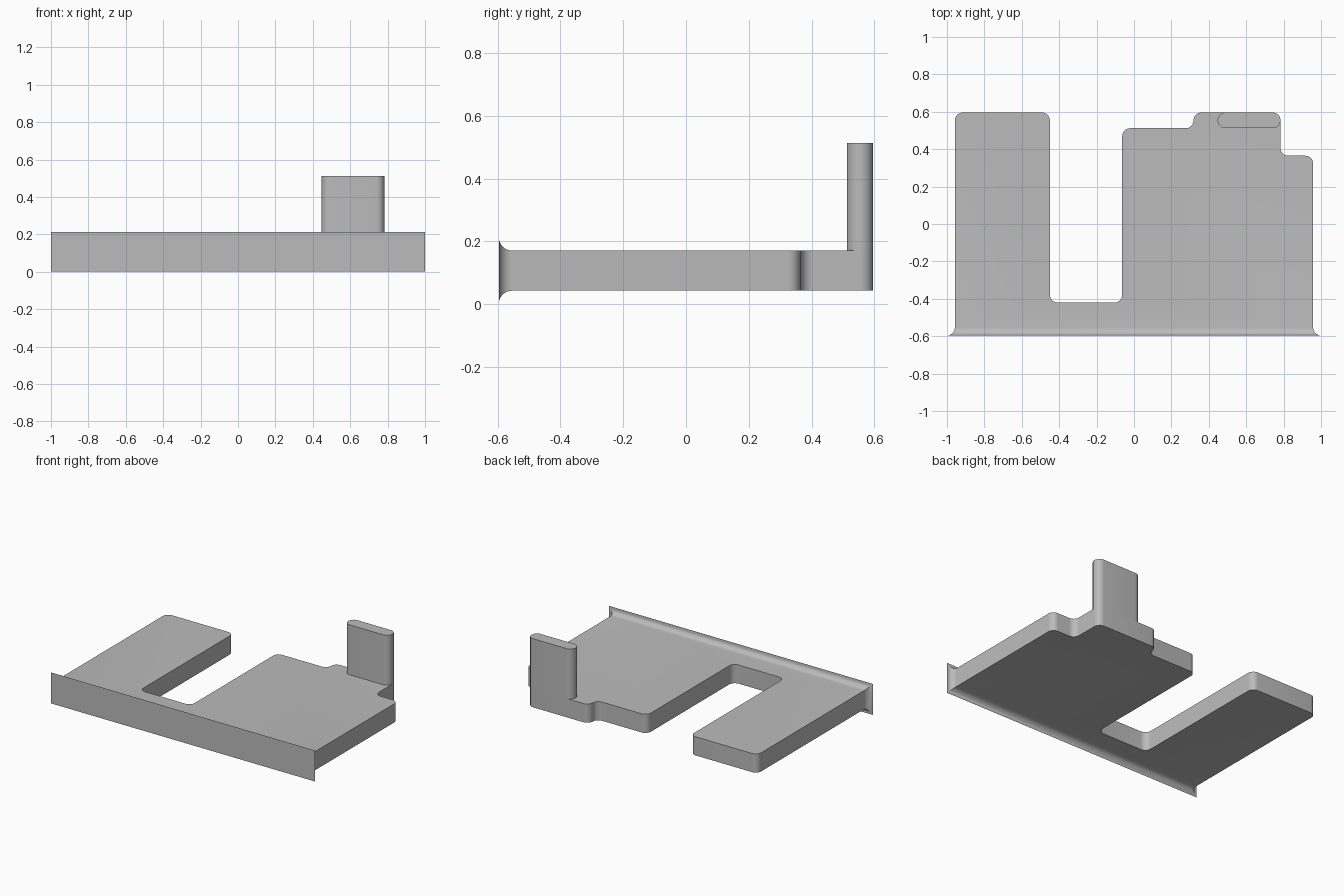
import bpy, bmesh, math
from mathutils import Vector

cube = bpy.data.objects.get("Cube")
if cube:
    bpy.data.objects.remove(cube, do_unlink=True)

R = 0.042                     # shared corner and fillet radius
LOW, HIGH, TOP = 0.043, 0.171, 0.513
FRONT, BACK = -0.596, 0.596
SIDE = 1 - R

grey = bpy.data.materials.new("plain grey")
grey.use_nodes = True
colour = (0.5, 0.5, 0.5, 1)
grey.diffuse_color = colour
grey.node_tree.nodes["Principled BSDF"].inputs["Base Color"].default_value = colour


def rounded(corners, steps=8):
    """Replace each (x, y, radius) corner of an outline with an arc."""
    pts = []
    for i, (x, y, r) in enumerate(corners):
        p = Vector((x, y))
        if r == 0:
            pts.append(p)
            continue
        a = (Vector(corners[i - 1][:2]) - p).normalized()
        b = (Vector(corners[(i + 1) % len(corners)][:2]) - p).normalized()
        centre = p + r * (a + b)
        for k in range(steps + 1):
            t = math.pi / 2 * k / steps
            pts.append(centre - r * (b * math.cos(t) + a * math.sin(t)))
    return pts


def prism(outline, z0, z1, bottom=True):
    """Extrude a flat outline upwards."""
    bm = bmesh.new()
    lower = [bm.verts.new((p.x, p.y, z0)) for p in outline]
    upper = [bm.verts.new((p.x, p.y, z1)) for p in outline]
    n = len(outline)
    for i in range(n):
        j = (i + 1) % n
        bm.faces.new((lower[i], lower[j], upper[j], upper[i]))
    bm.faces.new(upper)
    if bottom:
        bm.faces.new(lower[::-1])
    bm.normal_update()
    return bm


def finish(bm, name):
    mesh = bpy.data.meshes.new(name)
    bmesh.ops.remove_doubles(bm, verts=bm.verts, dist=0.0002)
    bm.to_mesh(mesh)
    bm.free()
    mesh.materials.append(grey)
    obj = bpy.data.objects.new(name, mesh)
    bpy.context.collection.objects.link(obj)
    bpy.ops.object.select_all(action='DESELECT')
    obj.select_set(True)
    bpy.context.view_layer.objects.active = obj
    bpy.ops.object.shade_smooth_by_angle(angle=math.radians(30))


# Slotted plate with stepped back edge
root = FRONT + R
plate = prism(rounded([
    (-SIDE, root, 0), (SIDE, root, 0),
    (SIDE, 0.365, R), (0.783, 0.365, R),
    (0.783, BACK, R), (0.318, BACK, R),
    (0.318, 0.512, R), (-0.063, 0.512, R),
    (-0.063, -0.42, R), (-0.45, -0.42, R),
    (-0.45, BACK, R), (-SIDE, BACK, R)]), LOW, HIGH)

# Flared front lip: extrude the front face along a quarter-circle fillet
face = min(plate.faces, key=lambda f: f.calc_center_median().y)
for k in range(1, 9):
    t = math.pi / 2 * k / 8
    grow = R * (1 - math.cos(t))
    face = bmesh.ops.extrude_discrete_faces(plate, faces=[face])["faces"][0]
    for v in face.verts:
        v.co.x = math.copysign(SIDE + grow, v.co.x)
        v.co.y = root - R * math.sin(t)
        v.co.z = HIGH + grow if v.co.z > (LOW + HIGH) / 2 else LOW - grow
finish(plate, "slotted_plate")

# Upright tab with rounded ends
tab = prism(rounded([
    (0.447, BACK - 2 * R, R), (0.783, BACK - 2 * R, R),
    (0.783, BACK, R), (0.447, BACK, R)]), HIGH, TOP, bottom=False)
finish(tab, "upright_tab")
